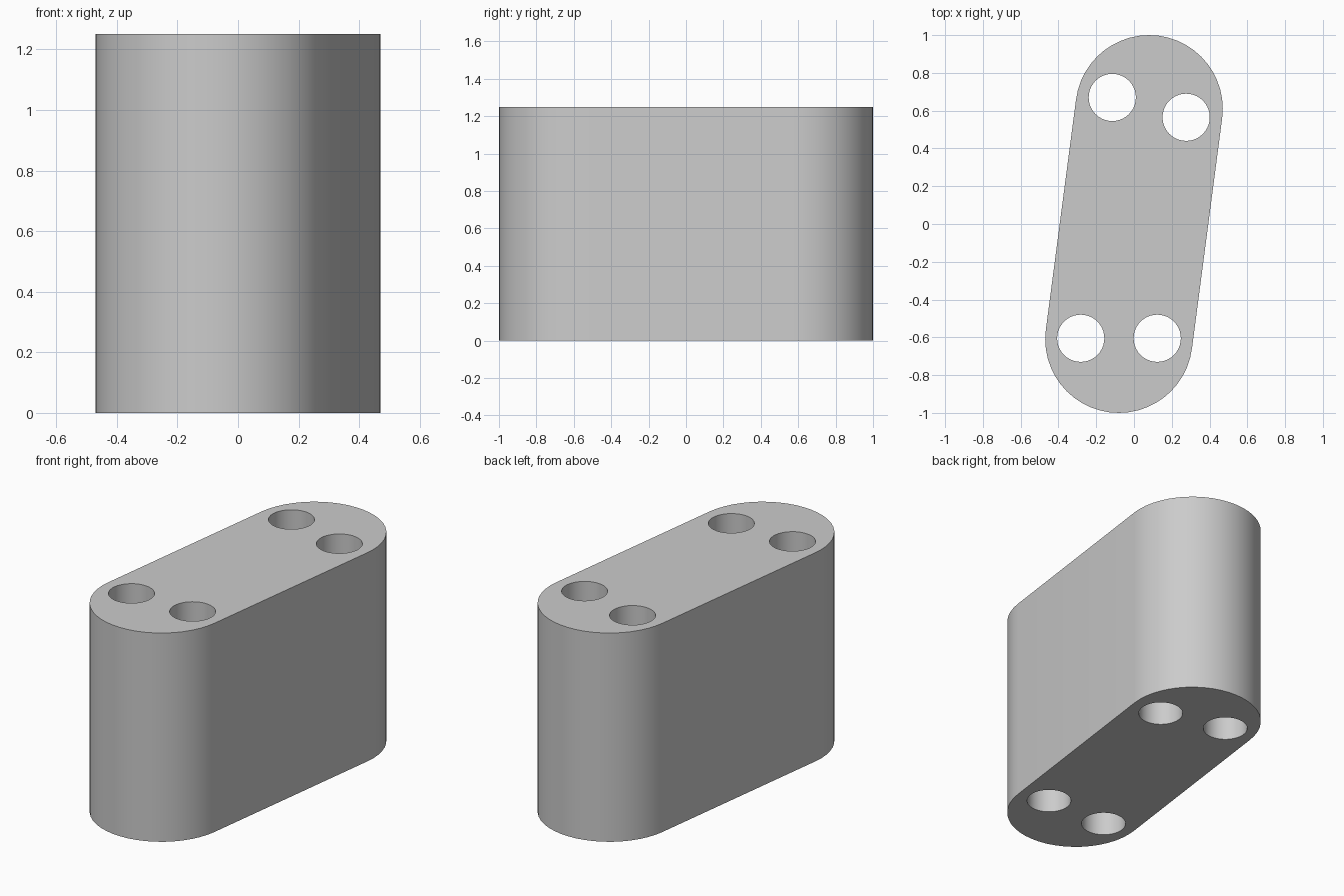
import bpy, bmesh
from math import sin, cos, pi, atan2
from mathutils import Vector

HEIGHT = 1.25
END = Vector((0.08, 0.61))      # centre of the back rounded end
END_RADIUS = 0.39
HOLE_RADIUS = 0.125
HOLES = [(-0.115, 0.67), (0.276, 0.565), (-0.282, -0.605), (0.123, -0.605)]

cube = bpy.data.objects.get("Cube")
if cube:
    bpy.data.objects.remove(cube, do_unlink=True)


def arc(centre, radius, start, sweep, steps, closed=False):
    count = steps if closed else steps + 1
    return [(centre[0] + radius * cos(start + sweep * i / steps),
             centre[1] + radius * sin(start + sweep * i / steps))
            for i in range(count)]


def add_loop(bm, points):
    verts = [bm.verts.new((x, y, 0)) for x, y in points]
    return [bm.edges.new((v, verts[i - 1])) for i, v in enumerate(verts)]


# Slanted link outline: two half circles joined by tangent sides
tilt = atan2(END.y, END.x) - pi / 2
outline = (arc(END, END_RADIUS, tilt, pi, 24)
           + arc(-END, END_RADIUS, tilt + pi, pi, 24))

bm = bmesh.new()
edges = add_loop(bm, outline)
# Four pin holes right through the block
for centre in HOLES:
    edges += add_loop(bm, arc(centre, HOLE_RADIUS, 0, 2 * pi, 40, True))
bmesh.ops.triangle_fill(bm, use_beauty=True, edges=edges, normal=(0, 0, 1))

# Raise the profile to full height
raised = bmesh.ops.extrude_face_region(bm, geom=bm.faces[:], use_keep_orig=True)
top = [g for g in raised["geom"] if isinstance(g, bmesh.types.BMVert)]
bmesh.ops.translate(bm, verts=top, vec=(0, 0, HEIGHT))
bmesh.ops.recalc_face_normals(bm, faces=bm.faces[:])

mesh = bpy.data.meshes.new("link_block")
bm.to_mesh(mesh)
bm.free()
block = bpy.data.objects.new("link_block", mesh)
bpy.context.collection.objects.link(block)

# Plain grey finish
grey = bpy.data.materials.new("light grey")
grey.use_nodes = True
colour = (0.6, 0.6, 0.6, 1)
grey.diffuse_color = colour
grey.node_tree.nodes["Principled BSDF"].inputs["Base Color"].default_value = colour
mesh.materials.append(grey)

bpy.context.view_layer.objects.active = block
block.select_set(True)
bpy.ops.object.shade_smooth_by_angle(angle=pi / 6)
